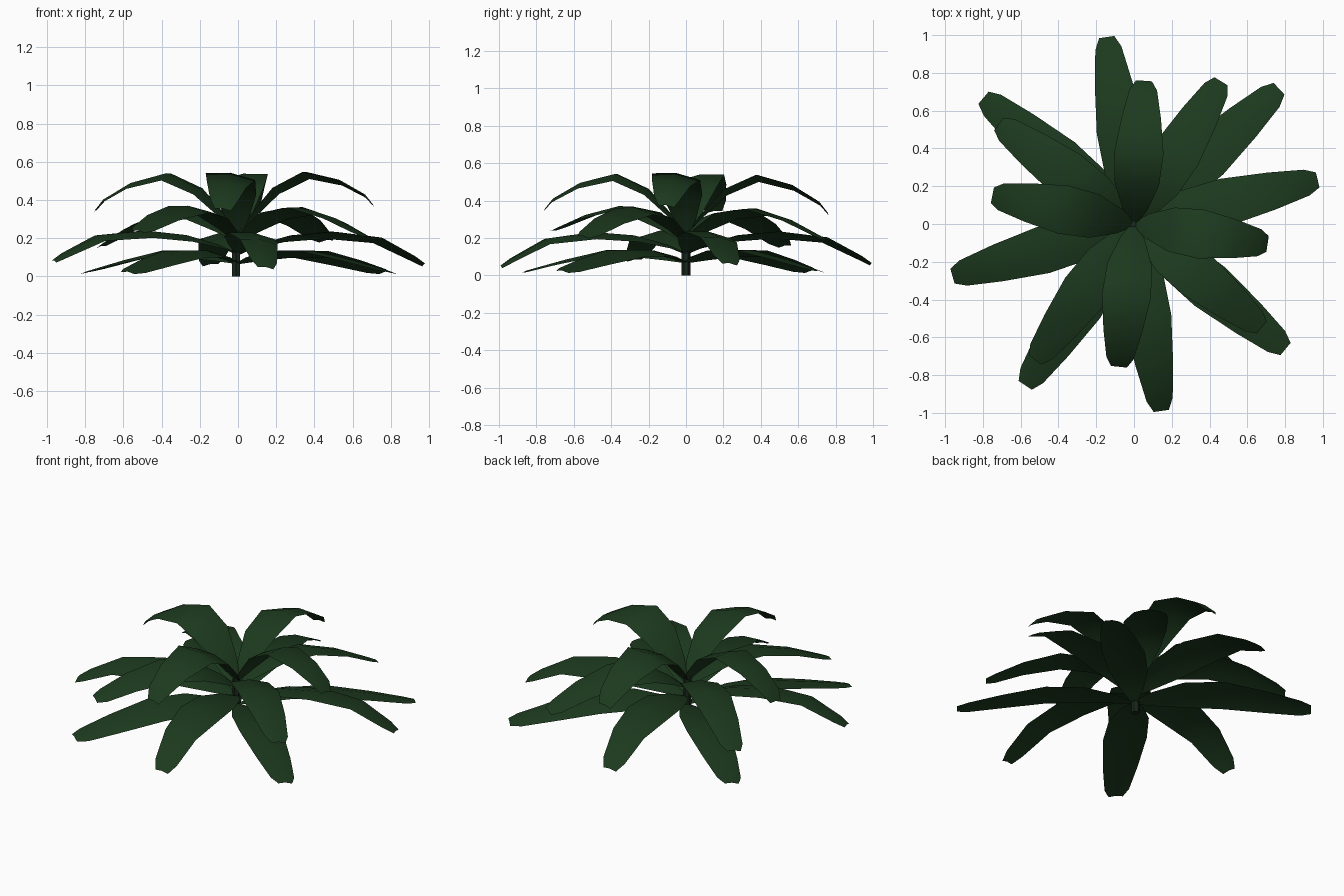
import bpy, bmesh
from math import radians, cos, sin

if "Cube" in bpy.data.objects:
    bpy.data.objects.remove(bpy.data.objects["Cube"])

def material(name, color):
    m = bpy.data.materials.new(name)
    m.diffuse_color = color
    m.use_nodes = True
    m.node_tree.nodes["Principled BSDF"].inputs["Base Color"].default_value = m.diffuse_color
    return m

leaf_mat = material("leaf_green", (0.012, 0.042, 0.013, 1))
stem_mat = material("stem_dark", (0.010, 0.020, 0.010, 1))

# Half width of a leaf at each station along its length
STATIONS = [0, 0.10, 0.28, 0.50, 0.75, 0.94, 1.0]
HALF_W = [0.015, 0.065, 0.118, 0.130, 0.103, 0.072, 0.042]
ARCH, ROLL = 0.020, 0.018   # raised midrib, and one edge held higher

def leaf(name, angle, length, heights, width=1.0, tip_shift=0.0):
    """Arching blade, three vertices across, running outwards from the stem."""
    a = radians(angle)
    bm = bmesh.new()
    rows = []
    for t, hw, z in zip(STATIONS, HALF_W, heights):
        r, k = t * length, hw / 0.13
        z += tip_shift * t * t
        row = []
        for s in (-1, 0, 1):
            side = s * hw * width
            dz = -s * ROLL * k - (ARCH * k if s else 0)
            row.append(bm.verts.new((r * cos(a) - side * sin(a),
                                     r * sin(a) + side * cos(a), z + dz)))
        rows.append(row)
    for p, q in zip(rows, rows[1:]):
        for i in range(2):
            f = bm.faces.new((p[i], q[i], q[i + 1], p[i + 1]))
            f.smooth = True
    me = bpy.data.meshes.new(name)
    bm.to_mesh(me)
    bm.free()
    me.materials.append(leaf_mat)
    ob = bpy.data.objects.new(name, me)
    bpy.context.collection.objects.link(ob)

# Tiers: centreline heights, width factor, then (angle, length, tip shift)
TIERS = {
    "ground_leaf": ([0.07, 0.10, 0.135, 0.135, 0.085, 0.04, 0.025], 1.0,
        [(43, 1.05, 0), (-39.5, 1.04, 0), (-124, 1.03, 0), (140, 1.04, 0)]),
    "long_leaf": ([0.12, 0.165, 0.215, 0.235, 0.205, 0.105, 0.065], 0.97,
        [(98.3, 1.0, 0), (13.5, 1.0, 0), (-81.7, 1.0, -0.015), (196, 1.0, 0.02)]),
    "middle_leaf": ([0.18, 0.25, 0.335, 0.36, 0.30, 0.225, 0.20], 0.98,
        [(58.6, 0.885, -0.01), (-39, 0.87, 0.01), (234, 0.89, 0.04), (143.5, 0.89, -0.04)]),
    "upper_leaf": ([0.22, 0.32, 0.465, 0.545, 0.50, 0.42, 0.365], 1.0,
        [(86, 0.76, -0.03), (-8.5, 0.715, 0.01), (264, 0.76, -0.01), (168.5, 0.765, -0.02)]),
}
for name, (heights, width, leaves) in TIERS.items():
    for i, (ang, length, shift) in enumerate(leaves, 1):
        leaf(f"{name}_{i}", ang, length, heights, width, shift)

# Short stem
bpy.ops.mesh.primitive_cylinder_add(vertices=6, radius=0.024, depth=0.24,
                                    location=(-0.01, 0, 0.12))
stem = bpy.context.object
stem.name = "stem"
stem.data.materials.append(stem_mat)
